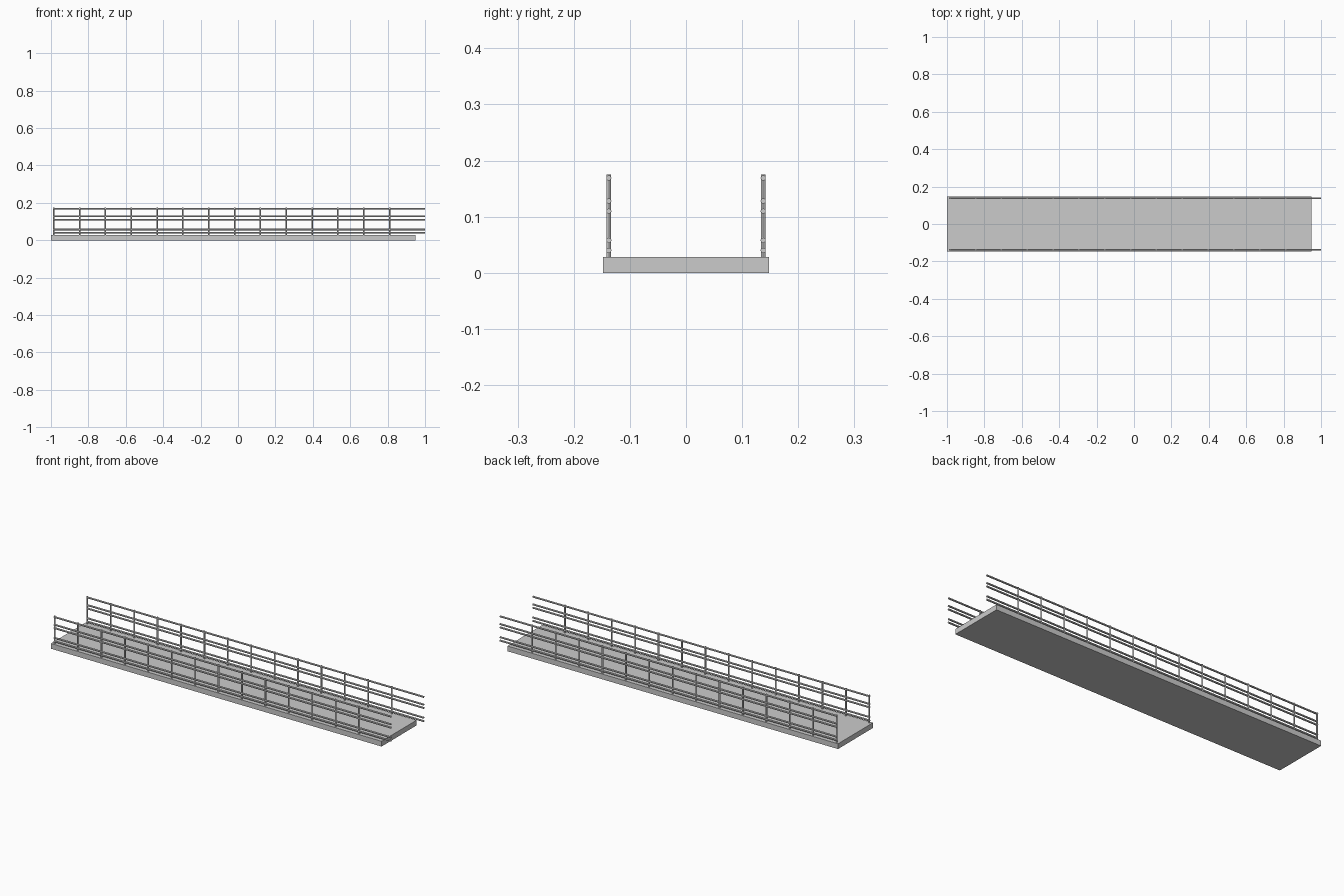
import bpy
from math import pi

if "Cube" in bpy.data.objects:
    bpy.data.objects.remove(bpy.data.objects["Cube"])

DECK_TOP = 0.028
RAIL_Y = 0.1375


def rod(name, radius, length, loc, along_x=False):
    rot = (0, pi / 2, 0) if along_x else (0, 0, 0)
    bpy.ops.mesh.primitive_cylinder_add(vertices=12, radius=radius, depth=length,
                                        location=loc, rotation=rot)
    bpy.context.object.name = name
    bpy.ops.object.shade_smooth_by_angle()


# Deck slab, stopping short of the rail ends
bpy.ops.mesh.primitive_cube_add(size=1, location=(-0.025, 0, DECK_TOP / 2))
deck = bpy.context.object
deck.name = "deck"
deck.scale = (1.95, 0.295, DECK_TOP)

for side, y in (("front", -RAIL_Y), ("back", RAIL_Y)):
    # Evenly spaced upright posts
    for i in range(14):
        x = -0.985 + i * 0.1381
        rod(f"{side}_post_{i + 1}", 0.0042, 0.175 - DECK_TOP + 0.002,
            (x, y, (0.175 + DECK_TOP - 0.002) / 2))
    # Horizontal rails running past the deck end
    for i, z in enumerate((0.04, 0.058, 0.11, 0.128, 0.169)):
        rod(f"{side}_rail_{i + 1}", 0.0046, 1.988, (0.006, y, z), True)
